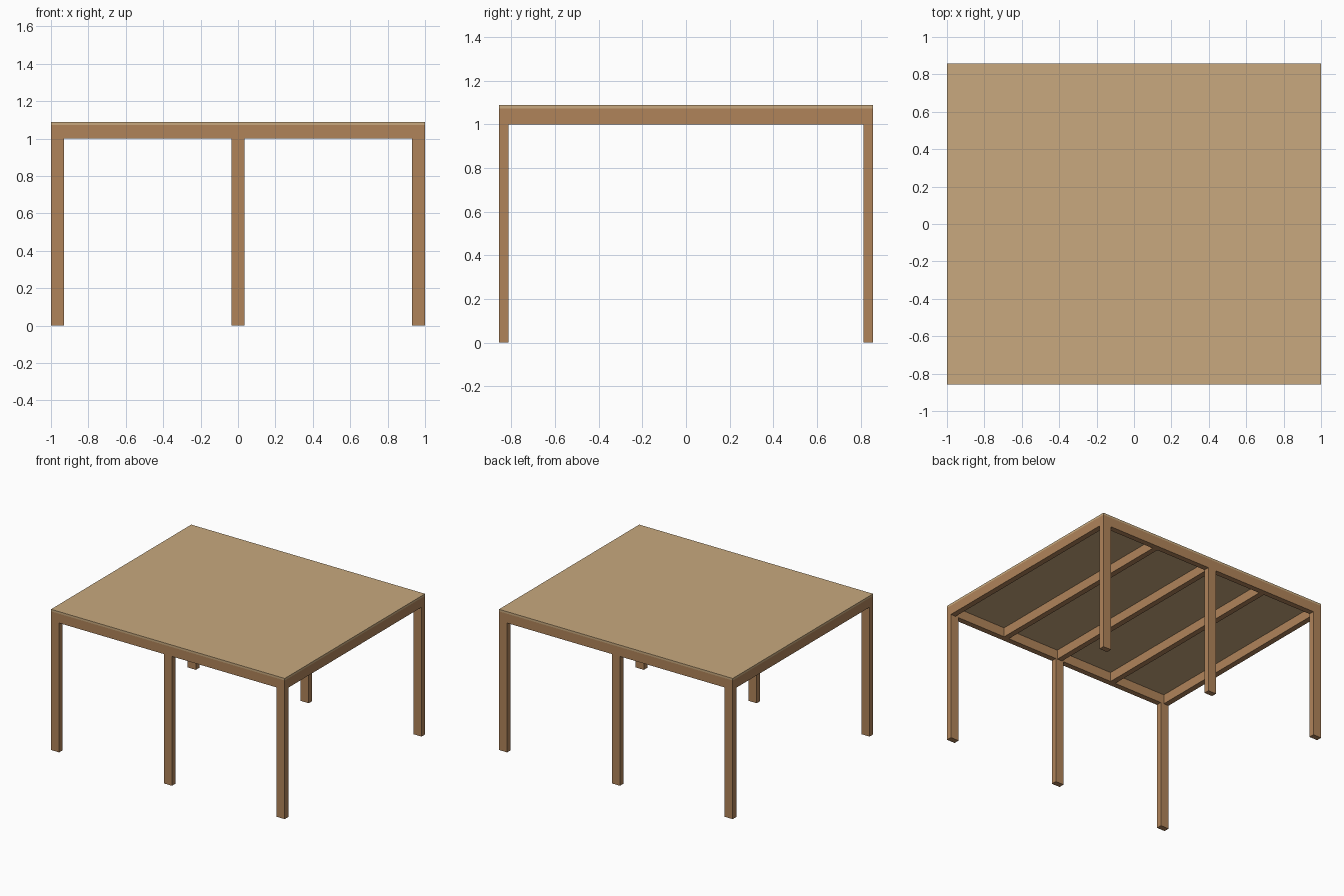
import bpy

cube = bpy.data.objects.get("Cube")
if cube:
    bpy.data.objects.remove(cube, do_unlink=True)


def material(name, rgb):
    mat = bpy.data.materials.new(name)
    mat.use_nodes = True
    mat.diffuse_color = (*rgb, 1)
    mat.node_tree.nodes["Principled BSDF"].inputs["Base Color"].default_value = (*rgb, 1)
    return mat


frame_wood = material("brown wood", (0.434, 0.231, 0.102))
panel_wood = material("pale wood", (0.578, 0.397, 0.209))


def box(name, low, high, mat):
    """Axis-aligned box between two opposite corners."""
    bpy.ops.mesh.primitive_cube_add(size=1)
    obj = bpy.context.object
    obj.name = name
    for v in obj.data.vertices:
        v.co = [h if c > 0 else l for c, l, h in zip(v.co, low, high)]
    obj.data.materials.append(mat)
    return obj


HX, HY = 1.0, 0.857           # half width and half depth
POST_W, THICK = 0.07, 0.043   # post width, timber thickness
BEAM_Z, PANEL_Z, TOP = 1.0, 1.072, 1.088

# Posts and long beams on the front and back
for side, sign in (("front", -1), ("back", 1)):
    y0, y1 = sorted((sign * HY, sign * (HY - THICK)))
    box(side + "_beam", (-HX, y0, BEAM_Z), (HX, y1, PANEL_Z), frame_wood)
    for place, step in (("right", -1), ("middle", 0), ("left", 1)):
        x = step * (HX - POST_W / 2)
        box(f"{side}_{place}_post", (x - POST_W / 2, y0, 0),
            (x + POST_W / 2, y1, BEAM_Z), frame_wood)

# Evenly spaced rafters, the outer two closing the sides
for i in range(5):
    x = (i - 2) / 2 * (HX - THICK / 2)
    box(f"rafter_{i + 1}", (x - THICK / 2, THICK - HY, BEAM_Z),
        (x + THICK / 2, HY - THICK, PANEL_Z), frame_wood)

# Flat roof panel
box("roof_panel", (-HX, -HY, PANEL_Z), (HX, HY, TOP), panel_wood)
